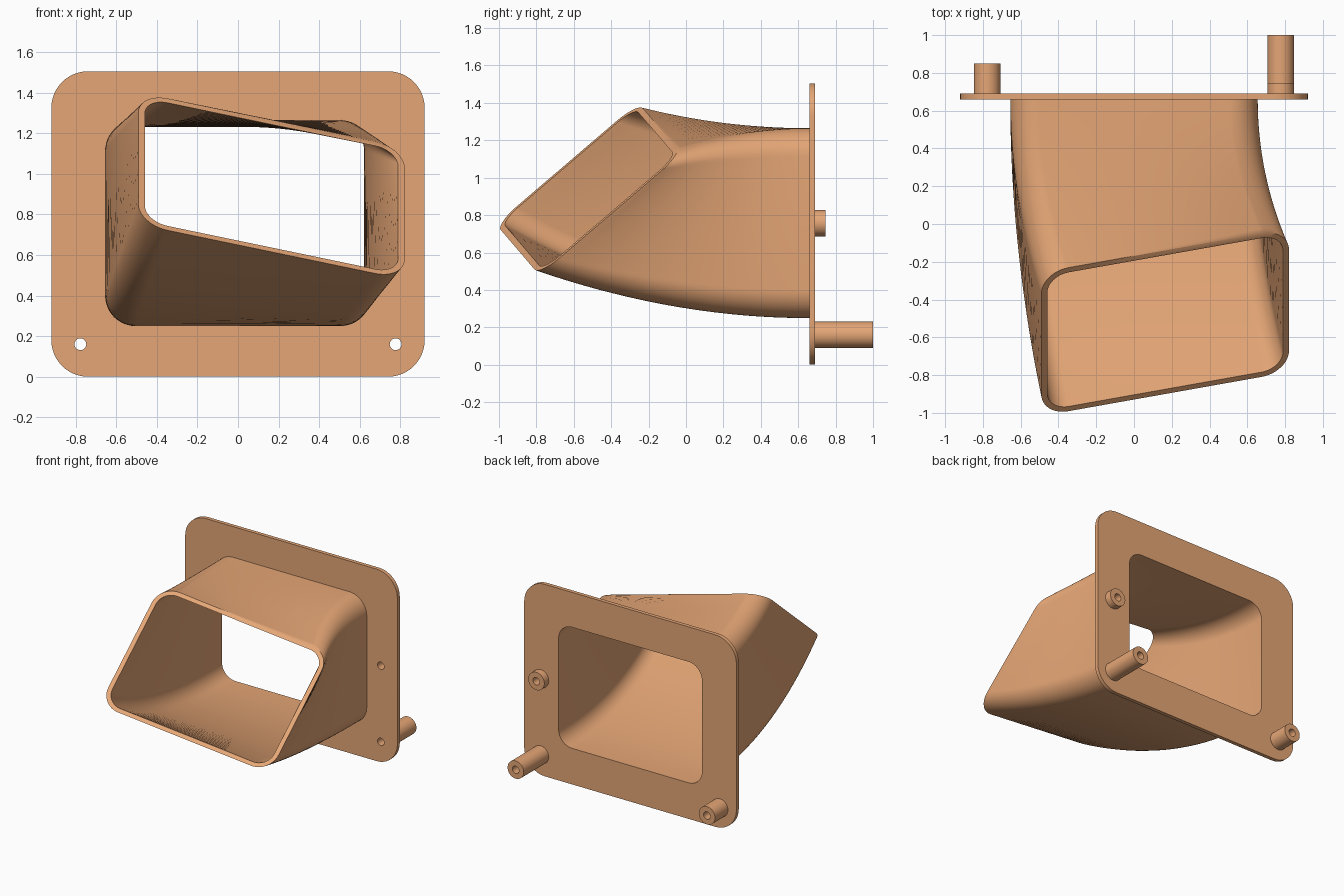
import bpy, bmesh, math
from mathutils import Vector

if "Cube" in bpy.data.objects:
    bpy.data.objects.remove(bpy.data.objects["Cube"])

mat = bpy.data.materials.new("copper_plastic")
mat.diffuse_color = (0.78, 0.38, 0.18, 1)
mat.use_nodes = True
mat.node_tree.nodes["Principled BSDF"].inputs["Base Color"].default_value = mat.diffuse_color

PLATE_Y0, PLATE_Y1 = 0.66, 0.69
WALL = 0.033
SCREWS = [(-0.777, 0.16, 0.85), (0.777, 0.16, 1.0), (0.777, 0.757, 0.745)]


def rounded_rect(w, h, r, n=12):
    pts = []
    for i, (sx, sy) in enumerate([(1, 1), (-1, 1), (-1, -1), (1, -1)]):
        for k in range(n + 1):
            a = math.pi / 2 * (i + k / n)
            pts.append((sx * (w / 2 - r) + r * math.cos(a),
                        sy * (h / 2 - r) + r * math.sin(a)))
    return pts


def circle(r, n=40):
    return [(r * math.cos(2 * math.pi * k / n), r * math.sin(2 * math.pi * k / n))
            for k in range(n)]


def shift(pts, x, z):
    return [(p[0] + x, p[1] + z) for p in pts]


def finish(ob):
    bpy.ops.object.select_all(action='DESELECT')
    ob.select_set(True)
    bpy.context.view_layer.objects.active = ob
    if ob.type == 'CURVE':
        bpy.ops.object.convert(target='MESH')
        ob = bpy.context.object
    bpy.ops.object.shade_smooth_by_angle(angle=math.radians(35))
    ob.data.materials.clear()
    ob.data.materials.append(mat)


def extruded(name, loops, y0, y1):
    """Fill x-z outlines (inner outlines become holes) and extrude along y."""
    cu = bpy.data.curves.new(name, 'CURVE')
    cu.dimensions, cu.fill_mode, cu.extrude = '2D', 'BOTH', (y1 - y0) / 2
    for pts in loops:
        s = cu.splines.new('POLY')
        s.points.add(len(pts) - 1)
        for p, q in zip(s.points, pts):
            p.co = (q[0], q[1], 0, 1)
        s.use_cyclic_u = True
    ob = bpy.data.objects.new(name, cu)
    ob.location.y = (y0 + y1) / 2
    ob.rotation_euler.x = math.pi / 2
    bpy.context.collection.objects.link(ob)
    finish(ob)


# mounting plate with window and screw holes
BASE_Z = 0.757
window = shift(rounded_rect(1.31 - 2 * WALL, 1.015 - 2 * WALL, 0.15 - WALL), 0, BASE_Z)
holes = [shift(circle(0.029), x, z) for x, z, _ in SCREWS]
extruded("mounting_plate",
         [shift(rounded_rect(1.84, 1.505, 0.18), 0, 0.7525), window] + holes,
         PLATE_Y0, PLATE_Y1)

# hollow screw bosses behind the plate
for i, (x, z, y1) in enumerate(SCREWS):
    extruded(f"screw_boss_{i + 1}",
             [shift(circle(0.07), x, z), shift(circle(0.029), x, z)], PLATE_Y1, y1)

# duct: rounded rectangle lofted from the plate to a tilted, twisted mouth
MOUTH = Vector((0.165, -0.52, 0.94))
V = Vector((0, 0.76, 0.65)).normalized()
U = Vector((1.31, 0.235, -0.27))
U = (U - V * U.dot(V)).normalized()
STEPS = 32


def duct_rings(bm, inset):
    base = rounded_rect(1.31 - 2 * inset, 1.015 - 2 * inset, 0.15 - inset)
    mouth = rounded_rect(1.36 - 2 * inset, 1.0 - 2 * inset, 0.15 - inset)
    rings = []
    for s in range(STEPS + 1):
        t = s / STEPS
        ring = []
        for a, b in zip(base, mouth):
            p = Vector((a[0], PLATE_Y0, a[1] + BASE_Z))
            q = MOUTH + U * b[0] + V * b[1]
            # leave the plate squarely, then bend towards the mouth
            ring.append(bm.verts.new((p.x + (q.x - p.x) * t * t,
                                      p.y + (q.y - p.y) * t,
                                      p.z + (q.z - p.z) * t * t)))
        rings.append(ring)
    return rings


bm = bmesh.new()
outer, inner = duct_rings(bm, 0), duct_rings(bm, WALL)
path = outer + inner[::-1]
for r0, r1 in zip(path, path[1:]):
    n = len(r0)
    for k in range(n):
        j = (k + 1) % n
        bm.faces.new((r0[k], r0[j], r1[j], r1[k]))
bmesh.ops.recalc_face_normals(bm, faces=bm.faces)
me = bpy.data.meshes.new("duct")
bm.to_mesh(me)
bm.free()
duct = bpy.data.objects.new("duct", me)
bpy.context.collection.objects.link(duct)
finish(duct)
